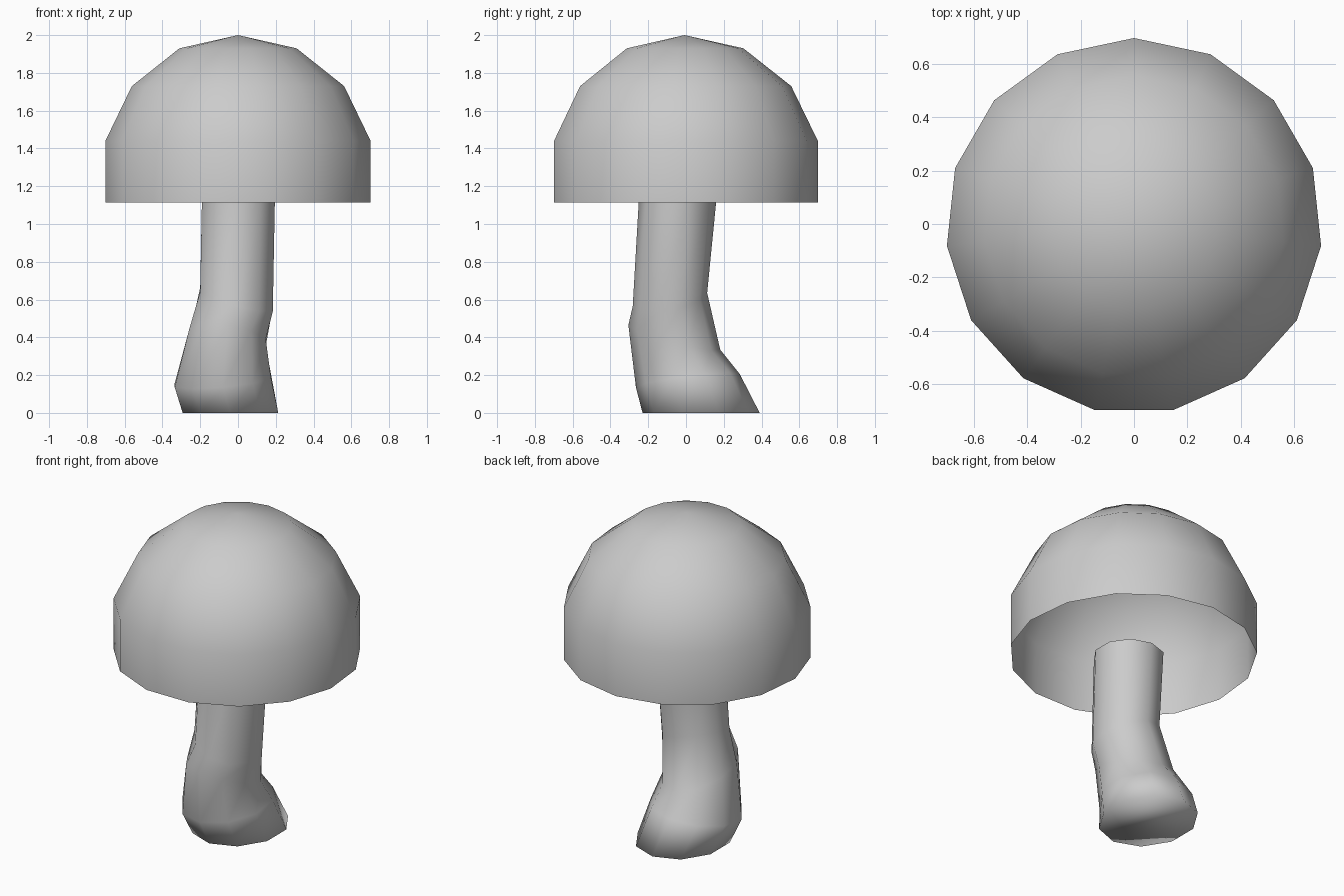
import bpy, bmesh
from math import sin, cos, pi

if "Cube" in bpy.data.objects:
    bpy.data.objects.remove(bpy.data.objects["Cube"])


def ring(cx, cy, z, rx, ry, sides, tilt_x=0, tilt_y=0):
    """Elliptical loop with a vertex on +y, optionally tilted."""
    angles = [pi / 2 + 2 * pi * i / sides for i in range(sides)]
    return [(cx + rx * cos(a), cy + ry * sin(a),
             z + tilt_x * cos(a) + tilt_y * sin(a)) for a in angles]


def loft(name, rings, apex=None, close_bottom=False):
    """Skin a stack of loops, bottom to top, and shade it smooth."""
    bm = bmesh.new()
    loops = [[bm.verts.new(p) for p in r] for r in rings]
    n = len(loops[0])
    for low, high in zip(loops, loops[1:]):
        for i in range(n):
            j = (i + 1) % n
            bm.faces.new((low[i], low[j], high[j], high[i]))
    if close_bottom:
        bm.faces.new(loops[0][::-1])
    if apex:
        tip = bm.verts.new(apex)
        for i in range(n):
            bm.faces.new((loops[-1][i], loops[-1][(i + 1) % n], tip))
    mesh = bpy.data.meshes.new(name)
    bm.to_mesh(mesh)
    bm.free()
    mesh.shade_smooth()
    obj = bpy.data.objects.new(name, mesh)
    bpy.context.collection.objects.link(obj)
    return obj


# Cap: hollow shell with a straight rim and faceted dome
cap_y = -0.008
profile = [(0.706, 1.115), (0.706, 1.44), (0.565, 1.73), (0.312, 1.93)]
loft("mushroom_cap", [ring(0, cap_y, z, r, r, 15) for r, z in profile],
     apex=(0, cap_y, 2.0))

# Stem: bent tube that swells into a closed foot
# centre x, centre y, z, radius x, radius y, tilt x, tilt y
sections = [
    (-0.04, 0.08, 0.0, 0.266, 0.31, 0, 0),
    (-0.08, 0.01, 0.17, 0.268, 0.275, 0.025, 0.035),
    (-0.055, -0.062, 0.40, 0.212, 0.243, -0.03, -0.065),
    (-0.008, -0.085, 0.60, 0.202, 0.197, -0.055, 0.035),
    (0.002, -0.045, 1.12, 0.203, 0.205, 0, 0),
]
loft("mushroom_stem", [ring(cx, cy, z, rx, ry, 10, tx, ty)
                       for cx, cy, z, rx, ry, tx, ty in sections],
     close_bottom=True)
